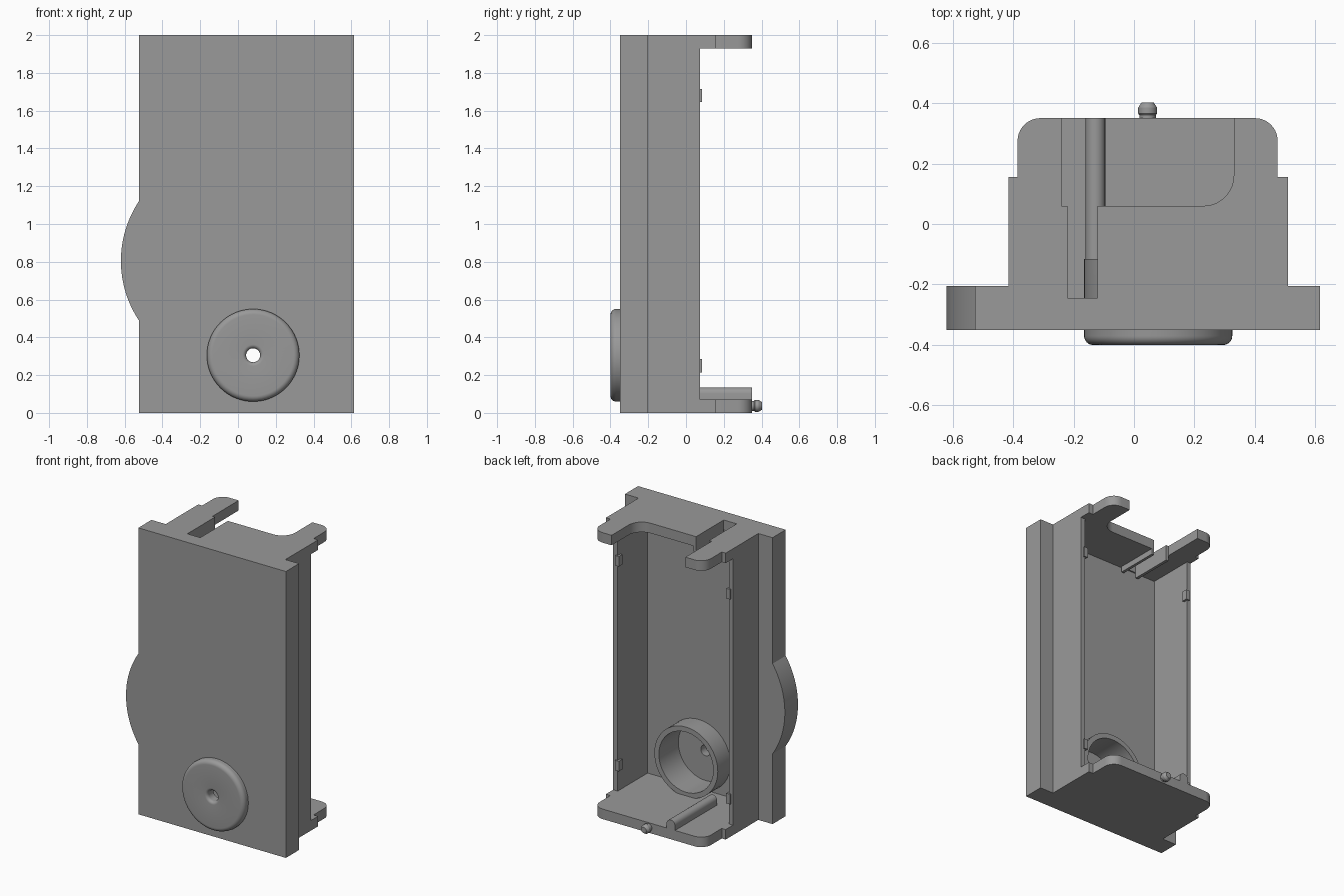
import bpy, bmesh, math
from mathutils import Vector

if "Cube" in bpy.data.objects:
    bpy.data.objects.remove(bpy.data.objects["Cube"])

grey = bpy.data.materials.new("plastic_grey")
grey.diffuse_color = (0.32, 0.32, 0.32, 1)
grey.use_nodes = True
grey.node_tree.nodes["Principled BSDF"].inputs["Base Color"].default_value = grey.diffuse_color


def finish(name, bm, smooth=True):
    bmesh.ops.recalc_face_normals(bm, faces=bm.faces)
    me = bpy.data.meshes.new(name)
    bm.to_mesh(me)
    bm.free()
    me.materials.append(grey)
    ob = bpy.data.objects.new(name, me)
    bpy.context.collection.objects.link(ob)
    if smooth:
        shade(ob)
    return ob


def activate(ob):
    bpy.ops.object.select_all(action='DESELECT')
    ob.select_set(True)
    bpy.context.view_layer.objects.active = ob


def shade(ob):
    activate(ob)
    bpy.ops.object.shade_smooth_by_angle(angle=math.radians(30))


def rounded(points, n=10):
    """2D outline; a point (x, y, r) is a right-angle corner rounded by r."""
    out = []
    for i, p in enumerate(points):
        c = Vector(p[:2])
        if len(p) == 2:
            out.append(c)
            continue
        a = (Vector(points[i - 1][:2]) - c).normalized() * p[2]
        b = (Vector(points[(i + 1) % len(points)][:2]) - c).normalized() * p[2]
        for k in range(n + 1):
            t = k / n * math.pi / 2
            out.append(c + a * (1 - math.sin(t)) + b * (1 - math.cos(t)))
    return out


def prism(name, outline, lo, hi, axis):
    """Extrude an outline along z (outline is x,y) or y (outline is x,z)."""
    bm = bmesh.new()
    place = (lambda p, d: (p[0], p[1], d)) if axis == 'z' else (lambda p, d: (p[0], d, p[1]))
    a = [bm.verts.new(place(p, lo)) for p in outline]
    b = [bm.verts.new(place(p, hi)) for p in outline]
    bm.faces.new(a)
    bm.faces.new(b)
    for i in range(len(a)):
        j = (i + 1) % len(a)
        bm.faces.new((a[i], a[j], b[j], b[i]))
    return finish(name, bm)


def box(name, x0, x1, y0, y1, z0, z1):
    return prism(name, [(x0, y0), (x1, y0), (x1, y1), (x0, y1)], z0, z1, 'z')


def lathe(name, profile, cx, cz, n=64):
    """Spin a closed (radius, y) profile round an axis along y."""
    bm = bmesh.new()
    rings = []
    for k in range(n):
        t = 2 * math.pi * k / n
        rings.append([bm.verts.new((cx + r * math.cos(t), y, cz + r * math.sin(t)))
                      for r, y in profile])
    m = len(profile)
    for k in range(n):
        p, q = rings[k], rings[(k + 1) % n]
        for i in range(m):
            bm.faces.new((p[i], p[(i + 1) % m], q[(i + 1) % m], q[i]))
    bmesh.ops.remove_doubles(bm, verts=bm.verts, dist=1e-5)
    return finish(name, bm)


def cut(ob, *cutters):
    activate(ob)
    for c in cutters:
        m = ob.modifiers.new("cut", 'BOOLEAN')
        m.operation, m.solver, m.object = 'DIFFERENCE', 'EXACT', c
        bpy.ops.object.modifier_apply(modifier=m.name)
    shade(ob)


# Main dimensions
XL, XR = -0.415, 0.51        # outer walls
IL, IR = -0.385, 0.475       # inner walls
BACK, REAR, TIP = -0.205, 0.075, 0.35
T, H = 0.07, 2.0
BX, BZ, BR = 0.08, 0.305, 0.245   # button centre and radius

# Front plate with a curved bulge on its left edge
outline = [(-0.525, 0), (0.615, 0), (0.615, H), (-0.525, H)]
R = 0.57
half = math.asin(0.315 / R)
for k in range(25):
    t = half - 2 * half * k / 24
    outline.append((-0.62 + R - R * math.cos(t), 0.805 + R * math.sin(t)))
front_plate = prism("front_plate", outline, -0.35, BACK, 'y')

# Top and bottom end plates
head = [(XL, BACK), (XR, BACK), (XR, 0.155), (IR, 0.155), (IR, TIP, 0.075)]
tail = [(IL, TIP, 0.075), (IL, 0.155), (XL, 0.155)]
notch = [(0.33, TIP), (0.33, 0.06, 0.1), (-0.24, 0.06), (-0.24, TIP)]
bottom_plate = prism("bottom_plate", rounded(head + tail), 0, T, 'z')
top_plate = prism("top_plate", rounded(head + notch + tail), H - T, H, 'z')

# Cavity, slot and button hole
cavity = box("cavity_cutter", IL, IR, -0.255, 0.2, T, H - T)
slot = box("slot_cutter", -0.22, -0.12, -0.245, 0.2, 1.8, 2.1)
hole = prism("hole_cutter", [(BX + 0.23 * math.cos(k * math.pi / 32),
                              BZ + 0.23 * math.sin(k * math.pi / 32)) for k in range(64)],
             -0.5, 0, 'y')
cut(front_plate, cavity, slot, hole)
cut(top_plate, slot)
for c in (cavity, slot, hole):
    bpy.data.objects.remove(c)

# Side walls with small snap tabs on their rear edges
for side, a, b in (("left", XL, IL), ("right", IR, XR)):
    box(side + "_wall", a, b, BACK, REAR, T, H - T)
    inner = b if side == "left" else a
    for z in (0.215, 1.645):
        box(side + "_snap_tab", inner - 0.015, inner + 0.015, 0.045, 0.085, z, z + 0.07)

# Guide rails under the slot
for x in (-0.24, -0.12):
    box("slot_rail", x, x + 0.02, -0.245, 0.06, H - T - 0.04, H - T)

# Round button in front, hollow cup behind
profile = [(0.037, -0.33), (0.21, -0.33), (0.21, -0.115), (BR, -0.115)]
for k in range(9):
    t = k / 8 * math.pi / 2
    profile.append((BR - 0.03 + 0.03 * math.cos(t), -0.37 - 0.03 * math.sin(t)))
for k in range(7):
    t = k / 6 * math.pi / 2
    profile.append((0.057 - 0.02 * math.sin(t), -0.38 - 0.02 * math.cos(t)))
lathe("button_cup", profile, BX, BZ)

# Rounded rib on the floor
rib = [(-0.16, T), (-0.095, T)]
for k in range(13):
    t = k / 12 * math.pi
    rib.append((-0.1275 + 0.0325 * math.cos(t), 0.1025 + 0.0325 * math.sin(t)))
prism("floor_rib", rib, -0.115, TIP, 'y')

# Chamfered locating pin on the bottom plate
lathe("locating_pin", [(0, 0.34), (0.027, 0.34), (0.027, 0.36), (0.031, 0.365),
                       (0.031, 0.385), (0.02, 0.402), (0, 0.402)], 0.045, 0.037, 32)
